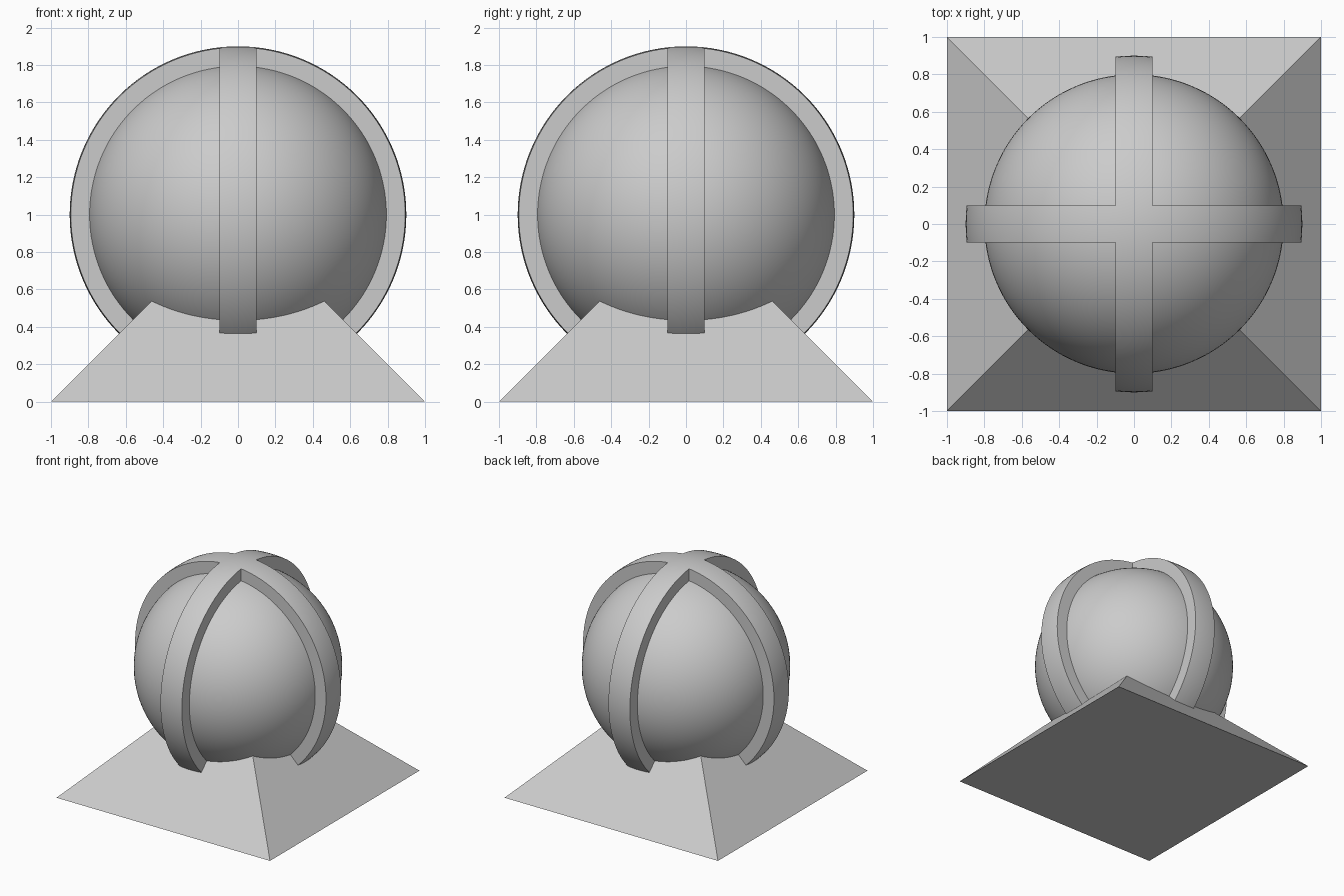
import bpy, bmesh, math

if "Cube" in bpy.data.objects:
    bpy.data.objects.remove(bpy.data.objects["Cube"])

CENTRE = (0, 0, 1)


def make_object(name, bm):
    mesh = bpy.data.meshes.new(name)
    bmesh.ops.recalc_face_normals(bm, faces=bm.faces)
    bm.to_mesh(mesh)
    bm.free()
    obj = bpy.data.objects.new(name, mesh)
    bpy.context.collection.objects.link(obj)
    return obj


def activate(obj):
    bpy.ops.object.select_all(action='DESELECT')
    obj.select_set(True)
    bpy.context.view_layer.objects.active = obj


def sphere(name, radius):
    bpy.ops.mesh.primitive_uv_sphere_add(segments=128, ring_count=64,
                                         radius=radius, location=CENTRE)
    obj = bpy.context.object
    obj.name = name
    return obj


# Pyramid base: 45 degree sides, apex hidden at the ball centre
bpy.ops.mesh.primitive_cone_add(vertices=4, radius1=math.sqrt(2), radius2=0, depth=1,
                                location=(0, 0, 0.5), rotation=(0, 0, math.pi / 4))
bpy.context.object.name = "pyramid_base"

# Ball
ball = sphere("ball", 0.8)
activate(ball)
bpy.ops.object.shade_smooth_by_angle(angle=math.radians(30))

# Plus-shaped prism that trims a larger sphere into two crossing bands
w, r = 0.1, 1.2
quarter = [(r, -w), (r, w), (w, w)]
outline = []
for k in range(4):
    c, s = [(1, 0), (0, 1), (-1, 0), (0, -1)][k]
    outline += [(x * c - y * s, x * s + y * c) for x, y in quarter]
bm = bmesh.new()
face = bm.faces.new([bm.verts.new((x, y, -0.5)) for x, y in outline])
top = bmesh.ops.extrude_face_region(bm, geom=[face])["geom"]
bmesh.ops.translate(bm, vec=(0, 0, 3),
                    verts=[v for v in top if isinstance(v, bmesh.types.BMVert)])
cutter = make_object("cross_cutter", bm)
cutter.hide_render = True

# Crossing bands around the ball
bands = sphere("crossing_bands", 0.9)
mod = bands.modifiers.new("trim", 'BOOLEAN')
mod.operation = 'INTERSECT'
mod.solver = 'EXACT'
mod.object = cutter
activate(bands)
bpy.ops.object.modifier_apply(modifier=mod.name)
bpy.data.objects.remove(cutter)
bpy.ops.object.shade_smooth_by_angle(angle=math.radians(30))
